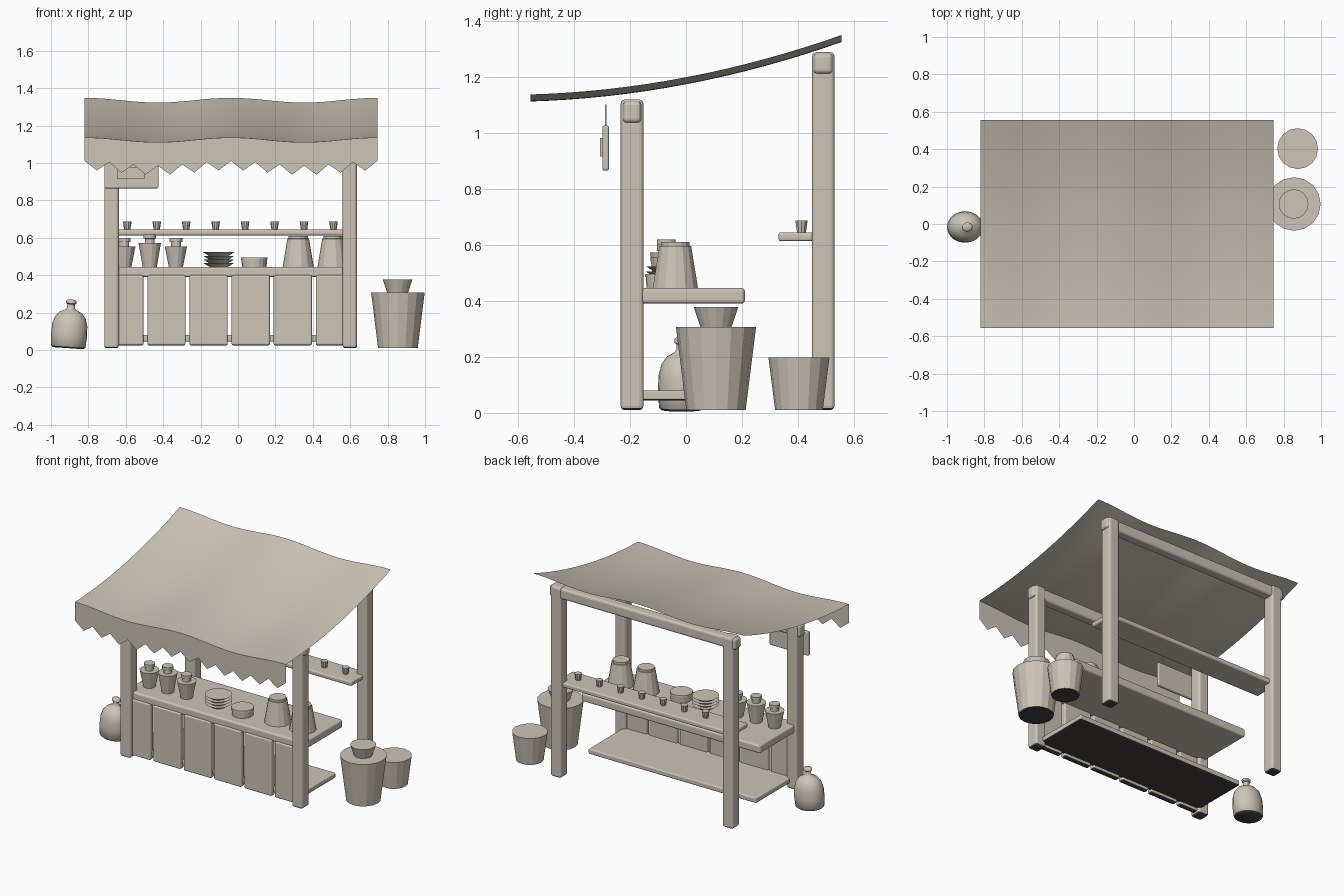
import bpy, bmesh, math
from mathutils import Matrix, Vector

if "Cube" in bpy.data.objects:
    bpy.data.objects.remove(bpy.data.objects["Cube"])


def material(name, rgb):
    m = bpy.data.materials.new(name)
    m.diffuse_color = (*rgb, 1)
    m.use_nodes = True
    m.node_tree.nodes["Principled BSDF"].inputs["Base Color"].default_value = m.diffuse_color
    return m


beige = material("warm_beige", (0.61, 0.555, 0.475))
dark = material("dark_underside", (0.055, 0.053, 0.042))


def finish(name, bm, smooth=False):
    """Make the object; faces resting near the ground are dark."""
    bmesh.ops.recalc_face_normals(bm, faces=bm.faces[:])
    for f in bm.faces:
        if f.normal.z < -0.3 and f.calc_center_median().z < 0.06:
            f.material_index = 1
    me = bpy.data.meshes.new(name)
    bm.to_mesh(me)
    bm.free()
    me.materials.append(beige)
    me.materials.append(dark)
    ob = bpy.data.objects.new(name, me)
    bpy.context.collection.objects.link(ob)
    if smooth:
        bpy.context.view_layer.objects.active = ob
        ob.select_set(True)
        bpy.ops.object.shade_smooth_by_angle(angle=math.radians(50))
        ob.select_set(False)
    return ob


def box(name, x, y, z, bevel=0.0):
    """Box from (min, max) ranges, with optional bevelled edges."""
    bm = bmesh.new()
    bmesh.ops.create_cube(bm, size=1)
    for v in bm.verts:
        v.co = [r[0] + (c + 0.5) * (r[1] - r[0]) for c, r in zip(v.co, (x, y, z))]
    if bevel:
        bmesh.ops.bevel(bm, geom=bm.edges[:], offset=bevel, segments=3,
                        profile=0.5, affect='EDGES')
    return finish(name, bm)


def lathe(name, x, y, profile, sides=14, smooth=False, squash=1.0, tilt=0.0):
    """Closed turned solid from (radius, z) points."""
    bm = bmesh.new()
    rings = [[bm.verts.new((x + r * math.cos(2 * math.pi * i / sides),
                            y + squash * r * math.sin(2 * math.pi * i / sides), z))
              for i in range(sides)] for r, z in profile]
    for a, b in zip(rings, rings[1:]):
        for i in range(sides):
            j = (i + 1) % sides
            bm.faces.new((a[i], a[j], b[j], b[i]))
    bm.faces.new(rings[0])
    bm.faces.new(rings[-1])
    if tilt:
        bmesh.ops.rotate(bm, verts=bm.verts[:], cent=Vector((x, y, 0.1)),
                         matrix=Matrix.Rotation(math.radians(tilt), 3, 'Y'))
    return finish(name, bm, smooth)


# Frame: four posts and two cross beams
for side, cx in (("left", -0.676), ("right", 0.598)):
    px = (cx - 0.039, cx + 0.039)
    box("front_post_" + side, px, (-0.233, -0.152), (0.01, 1.118), 0.015)
    box("back_post_" + side, px, (0.45, 0.53), (0.01, 1.287), 0.015)
box("front_beam", (-0.73, 0.65), (-0.225, -0.16), (1.035, 1.113), 0.015)
box("back_beam", (-0.73, 0.65), (0.455, 0.524), (1.21, 1.283), 0.015)

# Counter, lower shelf and upper shelf
box("counter", (-0.695, 0.63), (-0.2, 0.21), (0.39, 0.445), 0.012)
box("lower_shelf", (-0.66, 0.585), (-0.19, 0.2), (0.045, 0.08), 0.008)
box("upper_shelf", (-0.69, 0.61), (0.33, 0.505), (0.613, 0.644), 0.009)

# Front panels
for i in range(6):
    c = -0.607 + i * 0.225
    x0, x1 = max(c - 0.102, -0.66), min(c + 0.102, 0.59)
    box("front_panel", (x0, x1), (-0.21, -0.172), (0.025, 0.4), 0.009)


# Cloth canopy: sagging sheet with a gentle wave
X0, X1, Y1 = -0.82, 0.745, 0.555


def cloth_z(x, y):
    wave = 0.0125 * math.cos(4 * math.pi * (x - X0) / (X1 - X0))
    return 1.185 + 0.191 * y + 0.145 * y * y + wave


bm = bmesh.new()
nx, ny = 48, 16
grid = []
for j in range(ny + 1):
    y = -Y1 + 2 * Y1 * j / ny
    row = []
    for i in range(nx + 1):
        x = X0 + (X1 - X0) * i / nx
        row.append(bm.verts.new((x, y, cloth_z(x, y))))
    grid.append(row)
for a, b in zip(grid, grid[1:]):
    for i in range(nx):
        bm.faces.new((a[i], a[i + 1], b[i + 1], b[i]))
finish("canopy", bm, True)

# Zigzag valance with twelve teeth
bm = bmesh.new()
prev = None
for i in range(49):
    x = X0 + (X1 - X0) * i / 48
    top = cloth_z(x, -Y1)
    tooth = 1 - abs((i % 4) / 2 - 1)
    pair = (bm.verts.new((x, -Y1, top)),
            bm.verts.new((x, -Y1, top - 0.125 - 0.05 * tooth)))
    if prev:
        bm.faces.new((prev[0], prev[1], pair[1], pair[0]))
    prev = pair
finish("valance", bm)

# Hanging sign with a raised plate and two strings
box("sign_board", (-0.714, -0.425), (-0.298, -0.275), (0.865, 1.025), 0.007)
box("sign_plate", (-0.645, -0.5), (-0.307, -0.297), (0.915, 0.98))
for x in (-0.67, -0.47):
    box("sign_string", (x - 0.003, x + 0.003), (-0.289, -0.283), (1.02, 1.1))

# Cups on the upper shelf
for i in range(8):
    lathe("cup", -0.592 + 0.1575 * i, 0.412, [(0.016, 0.64), (0.023, 0.687)], 10)

# Vases on the counter
for x, h in ((-0.608, 0.555), (-0.472, 0.573), (-0.332, 0.555)):
    lathe("vase", x, -0.07, [(0.038, 0.445), (0.06, h), (0.026, h),
                             (0.026, h + 0.022), (0.034, h + 0.024),
                             (0.034, h + 0.045)])

# Stacked bowls and a round box
for i in range(4):
    z = 0.445 + 0.019 * i
    lathe("bowl", -0.103, -0.06, [(0.05, z), (0.083, z + 0.021)], 16)
lathe("round_box", 0.087, -0.075, [(0.066, 0.445), (0.068, 0.485), (0.071, 0.485),
                                   (0.07, 0.495)], 16)

# Upturned pots on the counter
for x in (0.322, 0.508):
    lathe("counter_pot", x, -0.038, [(0.083, 0.445), (0.058, 0.595), (0.052, 0.596),
                                     (0.052, 0.61)])

# Tubs standing beside the stall
lathe("large_tub", 0.855, 0.107, [(0.106, 0.01), (0.143, 0.307)], 16)
lathe("tub_pot", 0.853, 0.107, [(0.055, 0.305), (0.079, 0.377)], 16)
lathe("small_tub", 0.875, 0.403, [(0.085, 0.01), (0.109, 0.198)], 16)

# Rounded jug leaning slightly on the left
lathe("jug", -0.902, -0.016,
      [(0.082, 0.01), (0.092, 0.018), (0.097, 0.08), (0.094, 0.135), (0.082, 0.175),
       (0.058, 0.203), (0.03, 0.215), (0.021, 0.225), (0.02, 0.245), (0.028, 0.25),
       (0.028, 0.263), (0.02, 0.27)], 20, True, 0.87, 4)
